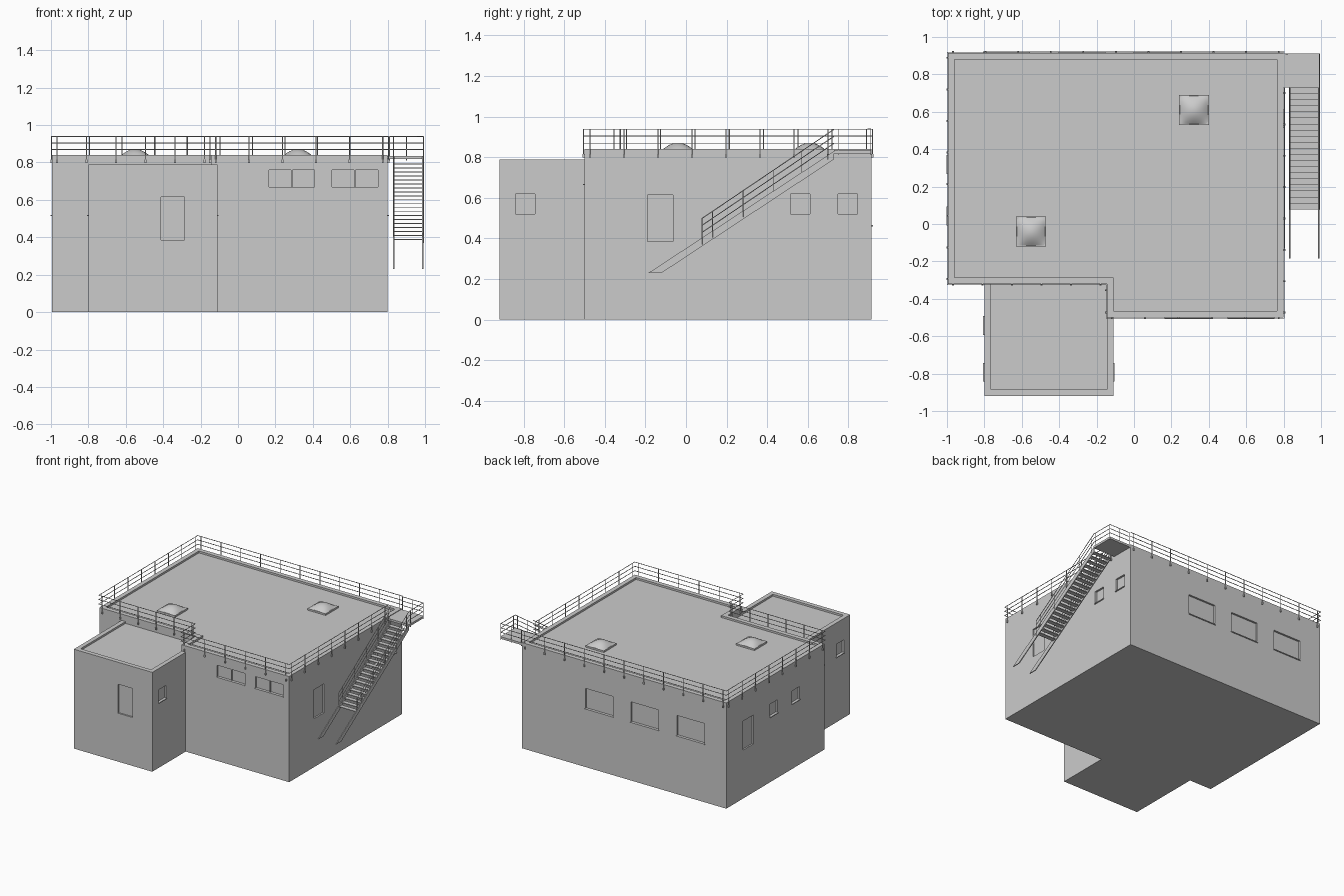
import bpy, bmesh
from mathutils import Vector

if "Cube" in bpy.data.objects:
    bpy.data.objects.remove(bpy.data.objects["Cube"], do_unlink=True)

GREY = (0.6, 0.6, 0.6, 1)
mat = bpy.data.materials.new("light_grey")
mat.use_nodes = True
mat.diffuse_color = GREY
mat.node_tree.nodes["Principled BSDF"].inputs["Base Color"].default_value = GREY

FLOOR, ROOF, ANNEX_ROOF, RAIL_TOP = 0.385, 0.84, 0.79, 0.94


def finish(name, bm):
    bmesh.ops.recalc_face_normals(bm, faces=bm.faces)
    mesh = bpy.data.meshes.new(name)
    bm.to_mesh(mesh)
    bm.free()
    ob = bpy.data.objects.new(name, mesh)
    bpy.context.collection.objects.link(ob)
    mesh.materials.append(mat)
    return ob


def prism(name, points, along, recess=0):
    """Extrude an outline; optionally sink the top inside a parapet."""
    bm = bmesh.new()
    face = bm.faces.new([bm.verts.new(p) for p in points])
    ext = bmesh.ops.extrude_face_region(bm, geom=[face])["geom"]
    bmesh.ops.translate(bm, vec=along, verts=[g for g in ext if isinstance(g, bmesh.types.BMVert)])
    bmesh.ops.recalc_face_normals(bm, faces=bm.faces)
    if recess:
        top = max(bm.faces, key=lambda f: f.calc_center_median().z)
        bmesh.ops.inset_region(bm, faces=[top], thickness=0.035, use_even_offset=True)
        rim = bmesh.ops.extrude_face_region(bm, geom=[top])["geom"]
        bmesh.ops.translate(bm, vec=(0, 0, -recess),
                            verts=[g for g in rim if isinstance(g, bmesh.types.BMVert)])
        bmesh.ops.delete(bm, geom=[top], context="FACES")
    return finish(name, bm)


def add_box(bm, lo, hi):
    lo, hi = Vector(lo), Vector(hi)
    verts = bmesh.ops.create_cube(bm, size=1)["verts"]
    for v in verts:
        v.co = (lo + hi) / 2 + v.co * (hi - lo)


def box(name, lo, hi):
    bm = bmesh.new()
    add_box(bm, lo, hi)
    return finish(name, bm)


def tubes(name, paths, radius=0.0025):
    cu = bpy.data.curves.new(name, "CURVE")
    cu.dimensions = "3D"
    cu.bevel_depth, cu.bevel_resolution, cu.use_fill_caps = radius, 1, True
    for path in paths:
        sp = cu.splines.new("POLY")
        sp.points.add(len(path) - 1)
        for pt, co in zip(sp.points, path):
            pt.co = (*co, 1)
    cu.materials.append(mat)
    ob = bpy.data.objects.new(name, cu)
    bpy.context.collection.objects.link(ob)
    return ob


# Plinth and upper walls
def flat(points, z):
    return [(x, y, z) for x, y in points]


L, R, BACK, FRONT, STEP = -0.995, 0.8, 0.915, -0.5, -0.32
main = [(L, STEP), (-0.145, STEP), (-0.145, FRONT), (R, FRONT), (R, BACK), (L, BACK)]
whole = [(L, STEP), (-0.8, STEP), (-0.8, -0.92), (-0.11, -0.92), (-0.11, FRONT),
         (R, FRONT), (R, BACK), (L, BACK)]
annex = [(-0.8, -0.92), (-0.11, -0.92), (-0.11, -0.285), (-0.8, -0.285)]
prism("plinth", flat(whole, 0), (0, 0, FLOOR))
main_walls = prism("main_walls", flat(main, FLOOR), (0, 0, ROOF - FLOOR), 0.015)
annex_walls = prism("annex_walls", flat(annex, FLOOR), (0, 0, ANNEX_ROOF - FLOOR), 0.015)

# Doors and windows: axis of the wall normal, wall position, outward sign
cut, trim = bmesh.new(), bmesh.new()


def wall_box(bm, wall, u0, u1, z0, z1, d0, d1):
    axis, plane, sign = wall
    a, b = sorted((plane + sign * d0, plane + sign * d1))
    if axis == "x":
        add_box(bm, (a, u0, z0), (b, u1, z1))
    else:
        add_box(bm, (u0, a, z0), (u1, b, z1))


def door(wall, u):
    wall_box(cut, wall, u, u + 0.127, FLOOR - 0.01, 0.615, -0.012, 0.02)


def window(wall, u, width, z0, z1, panes=1):
    wall_box(cut, wall, u, u + width, z0, z1, -0.015, 0.02)
    wall_box(trim, wall, u - 0.003, u + width + 0.003, z0 - 0.006, z0, -0.012, 0.007)
    for i in range(1, panes):
        m = u + width * i / panes
        wall_box(trim, wall, m - 0.004, m + 0.004, z0, z1, -0.018, -0.006)


front, back = ("y", FRONT, -1), ("y", BACK, 1)
east, west = ("x", R, 1), ("x", L, -1)
annex_front, annex_east, annex_west = ("y", -0.92, -1), ("x", -0.11, 1), ("x", -0.8, -1)
door(annex_front, -0.412)
door(east, -0.19)
door(west, 0.575)
for u in (0.165, 0.503):
    window(front, u, 0.245, 0.668, 0.76, 2)
for u in (-0.805, -0.4, 0.0):
    window(back, u, 0.245, 0.465, 0.625)
for wall, spots in ((east, (0.515, 0.75)), (west, (0.27, -0.005)),
                    (annex_east, (-0.84,)), (annex_west, (-0.84, -0.59))):
    for u in spots:
        window(wall, u, 0.095, 0.52, 0.62)
cutter = finish("opening_cutter", cut)
cutter.hide_render = True
finish("window_trim", trim)
for ob in (main_walls, annex_walls):
    mod = ob.modifiers.new("openings", "BOOLEAN")
    mod.operation, mod.solver, mod.object = "DIFFERENCE", "EXACT", cutter
    bpy.context.view_layer.objects.active = ob
    bpy.ops.object.modifier_apply(modifier=mod.name)
bpy.data.objects.remove(cutter, do_unlink=True)

# Domed skylights
for i, (x, y) in enumerate(((0.32, 0.61), (-0.55, -0.04))):
    box(f"skylight_curb_{i + 1}", (x - 0.08, y - 0.08, 0.82), (x + 0.08, y + 0.08, 0.838))
    bm = bmesh.new()
    bmesh.ops.create_grid(bm, x_segments=14, y_segments=14, size=1)
    for v in bm.verts:
        u, w = v.co.x, v.co.y
        v.co = (x + u * 0.075, y + w * 0.075, 0.838 + 0.033 * (1 - u * u) * (1 - w * w))
    dome = finish(f"skylight_dome_{i + 1}", bm)
    for p in dome.data.polygons:
        p.use_smooth = True

# Roof railing: three rails, posts and wall brackets along each edge
OUT = 0.004
route = [(R + OUT, 0.73), (R + OUT, FRONT - OUT), (-0.145 - OUT, FRONT - OUT),
         (-0.145 - OUT, STEP - OUT), (L - 0.003, STEP - OUT), (L - 0.003, BACK + OUT),
         (R + OUT, BACK + OUT)]
rails = [flat(route, RAIL_TOP - d) for d in (0.002, 0.036, 0.071)]
posts, brackets = [], bmesh.new()
for a, b in zip(route, route[1:]):
    a, b = Vector(a), Vector(b)
    run = b - a
    n = max(1, round((run.length - 0.06) / 0.172))
    for i in range(n + 1):
        p = a + run.normalized() * (0.03 + (run.length - 0.06) * i / n)
        posts.append([(p.x, p.y, 0.805), (p.x, p.y, RAIL_TOP)])
        add_box(brackets, (p.x - 0.005, p.y - 0.005, 0.798), (p.x + 0.005, p.y + 0.005, 0.815))
tubes("roof_rails", rails)
tubes("roof_rail_posts", posts, 0.003)
finish("roof_rail_brackets", brackets)

# Outside stair: landing, stringers, treads
box("stair_landing", (R, 0.73, 0.818), (0.995, 0.912, 0.835))
stringer = [(-0.185, 0.23), (-0.12, 0.23), (0.73, 0.79), (0.73, 0.83)]
for side, x in (("inner", 0.829), ("outer", 0.985)):
    prism(f"stair_stringer_{side}", [(x, y, z) for y, z in stringer], (0.007, 0, 0))
treads = bmesh.new()
COUNT = 20
for i in range(COUNT):
    y = 0.078 + 0.0325 * i
    z = 0.385 + 0.0213 * i
    add_box(treads, (0.833, y, z), (0.988, y + 0.034, z + 0.005))
finish("stair_treads", treads)

# Stair handrails on both sides, the outer one wrapping round the landing
BOTTOM, TOP = 0.078, 0.73


def rail_height(y):
    return 0.5 + (RAIL_TOP - 0.5) * (y - BOTTOM) / (TOP - BOTTOM)


hand = []
for x in (0.832, 0.992):
    for d in (0.002, 0.036, 0.071):
        path = [(x, BOTTOM, rail_height(BOTTOM) - d), (x, TOP, RAIL_TOP - d)]
        if x > 0.9:
            path += [(x, 0.91, RAIL_TOP - d), (R + 0.01, 0.91, RAIL_TOP - d)]
        hand.append(path)
    for y in (BOTTOM, 0.13, 0.28, 0.43, 0.57, 0.7):
        hand.append([(x, y, rail_height(y) - 0.13), (x, y, rail_height(y))])
for x, y in ((0.992, 0.75), (0.992, 0.91), (0.9, 0.91), (0.81, 0.91)):
    hand.append([(x, y, 0.81), (x, y, RAIL_TOP)])
tubes("stair_handrails", hand)
